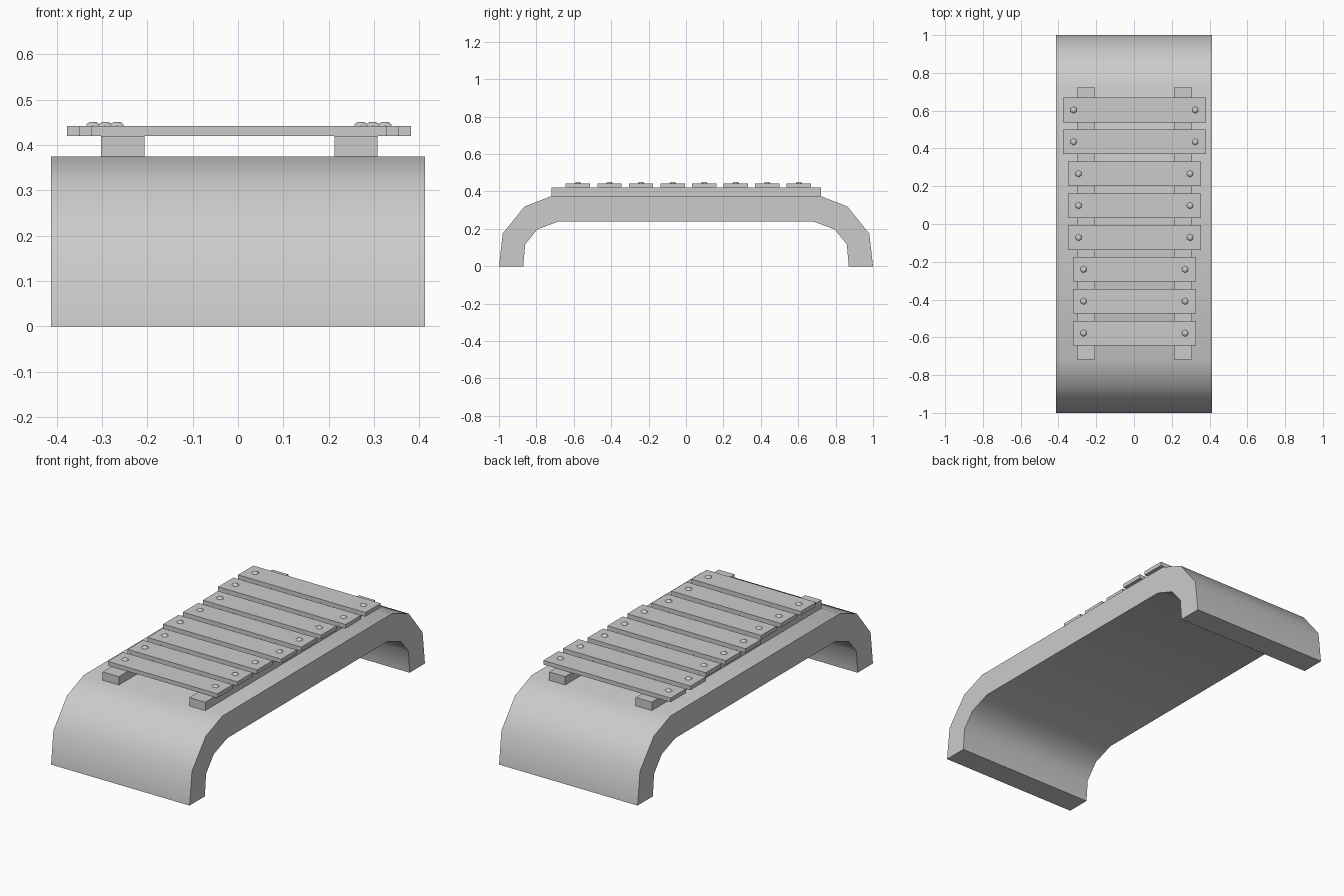
import bpy, bmesh, math

cube = bpy.data.objects.get("Cube")
if cube:
    bpy.data.objects.remove(cube, do_unlink=True)

grey = bpy.data.materials.new("plain_grey")
grey.use_nodes = True
COLOUR = (0.6, 0.6, 0.6, 1)
grey.diffuse_color = COLOUR
grey.node_tree.nodes["Principled BSDF"].inputs["Base Color"].default_value = COLOUR


def finish(name, bm, smooth=None):
    bmesh.ops.recalc_face_normals(bm, faces=bm.faces)
    mesh = bpy.data.meshes.new(name)
    bm.to_mesh(mesh)
    bm.free()
    mesh.materials.append(grey)
    obj = bpy.data.objects.new(name, mesh)
    bpy.context.collection.objects.link(obj)
    if smooth:
        bpy.ops.object.select_all(action="DESELECT")
        obj.select_set(True)
        bpy.context.view_layer.objects.active = obj
        bpy.ops.object.shade_smooth_by_angle(angle=math.radians(smooth))
    return obj


def box(name, x0, x1, y0, y1, z0, z1):
    bm = bmesh.new()
    bmesh.ops.create_cube(bm, size=1)
    for v in bm.verts:
        v.co = (x1 if v.co.x > 0 else x0,
                y1 if v.co.y > 0 else y0,
                z1 if v.co.z > 0 else z0)
    return finish(name, bm)


# Arched body: half profile mirrored front to back, extruded across the width
HALF_WIDTH = 0.412
outer = [(1.0, 0), (0.98, 0.175), (0.863, 0.32), (0.72, 0.375)]
inner = [(0.87, 0), (0.86, 0.117), (0.795, 0.197), (0.68, 0.24)]


def full(half):
    return half + [(-y, z) for y, z in reversed(half)]


bm = bmesh.new()
loop = full(outer) + full(inner)[::-1]
side = bm.faces.new([bm.verts.new((-HALF_WIDTH, y, z)) for y, z in loop])
ext = bmesh.ops.extrude_face_region(bm, geom=[side], use_keep_orig=True)
moved = [g for g in ext["geom"] if isinstance(g, bmesh.types.BMVert)]
bmesh.ops.translate(bm, verts=moved, vec=(2 * HALF_WIDTH, 0, 0))
finish("arched_body", bm, smooth=40)

# Two rails under the planks
RAIL_TOP, PLANK_TOP = 0.42, 0.442
box("rail_right", -0.302, -0.206, -0.718, 0.722, 0.375, RAIL_TOP)
box("rail_left", 0.213, 0.308, -0.718, 0.722, 0.375, RAIL_TOP)


# Low six-sided domed bolt
def bolt(name, x, y):
    bm = bmesh.new()
    rings = []
    for r, z in ((0.018, 0), (0.0145, 0.0055), (0.008, 0.009)):
        rings.append([bm.verts.new((x + r * math.sin(i * math.tau / 6),
                                    y + r * math.cos(i * math.tau / 6),
                                    PLANK_TOP + z)) for i in range(6)])
    for low, high in zip(rings, rings[1:]):
        for i in range(6):
            j = (i + 1) % 6
            bm.faces.new((low[i], low[j], high[j], high[i]))
    bm.faces.new(rings[0])
    bm.faces.new(rings[-1])
    finish(name, bm, smooth=40)


# Planks step wider towards the back, each with a bolt at both ends
half_lengths = [0.326] * 3 + [0.352] * 3 + [0.379] * 2
for n, half in enumerate(half_lengths):
    y = -0.578 + n * 0.1688
    box(f"plank_{n + 1}", 0.002 - half, 0.002 + half,
        y - 0.065, y + 0.065, RAIL_TOP, PLANK_TOP)
    for label, s in (("right", -1), ("left", 1)):
        bolt(f"bolt_{label}_{n + 1}", 0.002 + s * (half - 0.057), y)
